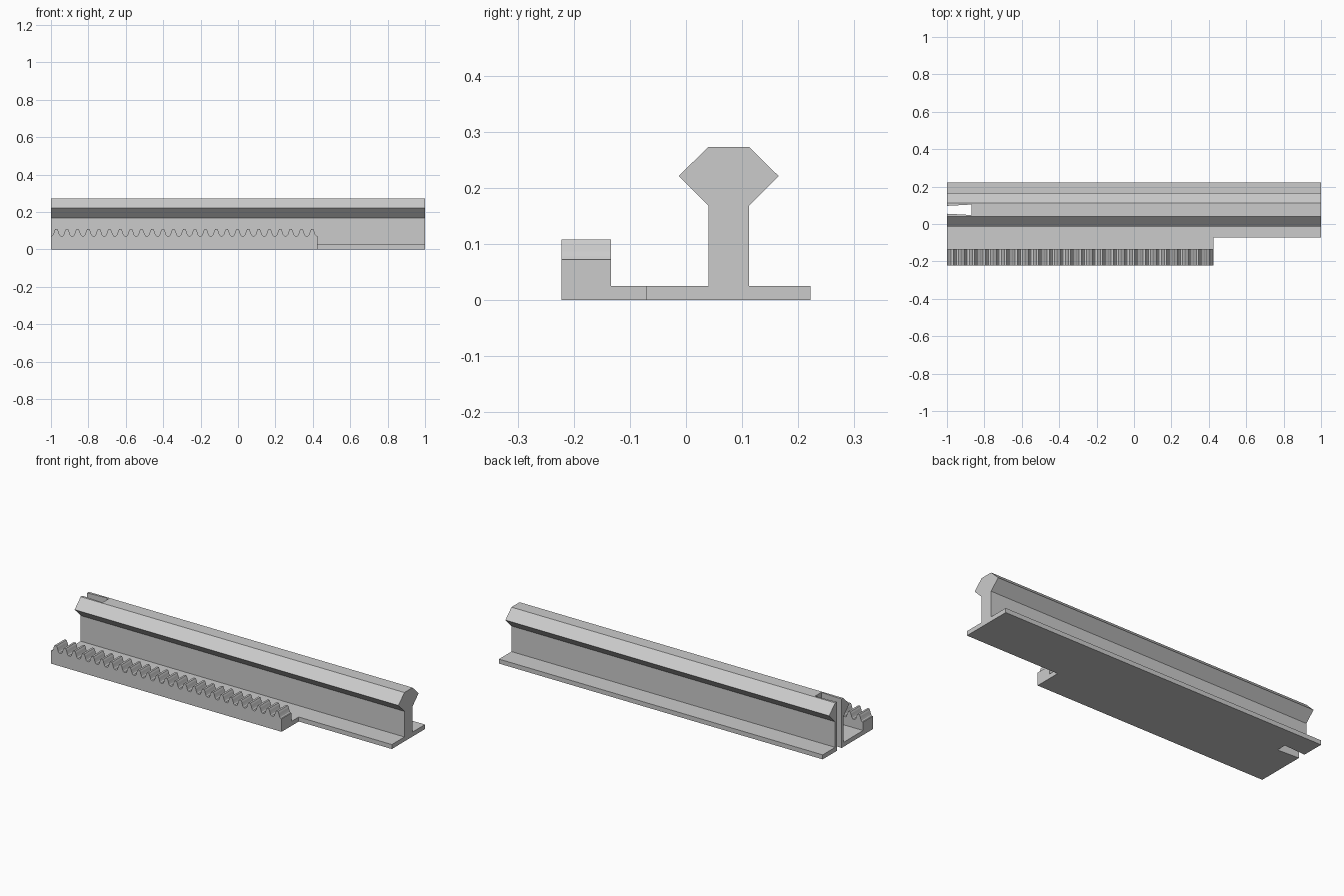
import bpy
import bmesh
from mathutils import Vector

cube = bpy.data.objects.get("Cube")
if cube:
    bpy.data.objects.remove(cube, do_unlink=True)

grey = bpy.data.materials.new("light grey")
grey.use_nodes = True
colour = (0.6, 0.6, 0.6, 1)
grey.diffuse_color = colour
grey.node_tree.nodes["Principled BSDF"].inputs["Base Color"].default_value = colour


def prism(name, points, travel):
    """Flat outline swept along a straight vector."""
    bm = bmesh.new()
    face = bm.faces.new([bm.verts.new(p) for p in points])
    swept = bmesh.ops.extrude_face_region(bm, geom=[face])["geom"]
    moved = [v for v in swept if isinstance(v, bmesh.types.BMVert)]
    bmesh.ops.translate(bm, verts=moved, vec=Vector(travel))
    bmesh.ops.recalc_face_normals(bm, faces=bm.faces)
    mesh = bpy.data.meshes.new(name)
    bm.to_mesh(mesh)
    bm.free()
    mesh.materials.append(grey)
    obj = bpy.data.objects.new(name, mesh)
    bpy.context.collection.objects.link(obj)
    return obj


BACK, FRONT = 0.222, -0.222      # outer edges in y
RACK_BACK, STEP = -0.134, -0.071
RACK_END = 0.425                 # where the rack stops in x
PLATE = 0.025                    # plate thickness
MID = 0.076                      # rail centre line in y

# Tapered slot, narrow at the mouth
slot = [(-1, MID - 0.021), (-0.87, MID - 0.028),
        (-0.87, MID + 0.028), (-1, MID + 0.021)]

# Base plate with the front step and the slot
plate = [(-1, RACK_BACK), (RACK_END, RACK_BACK), (RACK_END, STEP),
         (1, STEP), (1, BACK), (-1, BACK)] + slot[::-1]
prism("base_plate", [(x, y, 0) for x, y in plate], (0, 0, PLATE))

# Rail: web with a six-sided head, mirrored about its centre line
half = [(0.036, PLATE), (0.036, 0.168), (0.089, 0.221), (0.036, 0.273)]
section = [(MID + w, z) for w, z in half] + [(MID - w, z) for w, z in half[::-1]]
rail = prism("rail", [(-1, y, z) for y, z in section], (2, 0, 0))

# Cut the slot through the rail end
mouth = [(-1.05, slot[0][1] + 0.0027), slot[1], slot[2], (-1.05, slot[3][1] - 0.0027)]
cutter = prism("slot_cutter", [(x, y, -0.1) for x, y in mouth], (0, 0, 0.5))
cutter.hide_render = True
cut = rail.modifiers.new("slot", 'BOOLEAN')
cut.operation = 'DIFFERENCE'
cut.solver = 'EXACT'
cut.object = cutter
bpy.context.view_layer.objects.active = rail
bpy.ops.object.modifier_apply(modifier=cut.name)
bpy.data.objects.remove(cutter, do_unlink=True)

# Toothed rack along the front edge
TEETH, ROOT, TIP = 25, 0.072, 0.108
pitch = (RACK_END + 1) / TEETH
flank = [(0.1, 0), (0.19, 0.15), (0.25, 0.4), (0.32, 0.75), (0.4, 1)]
tooth = flank + [(1 - u, h) for u, h in flank[::-1]]
outline = [(RACK_END, 0), (-1, 0), (-1, ROOT)]
for i in range(TEETH):
    outline += [(-1 + (i + u) * pitch, ROOT + h * (TIP - ROOT)) for u, h in tooth]
outline.append((RACK_END, ROOT))
prism("toothed_rack", [(x, FRONT, z) for x, z in outline], (0, RACK_BACK - FRONT, 0))
